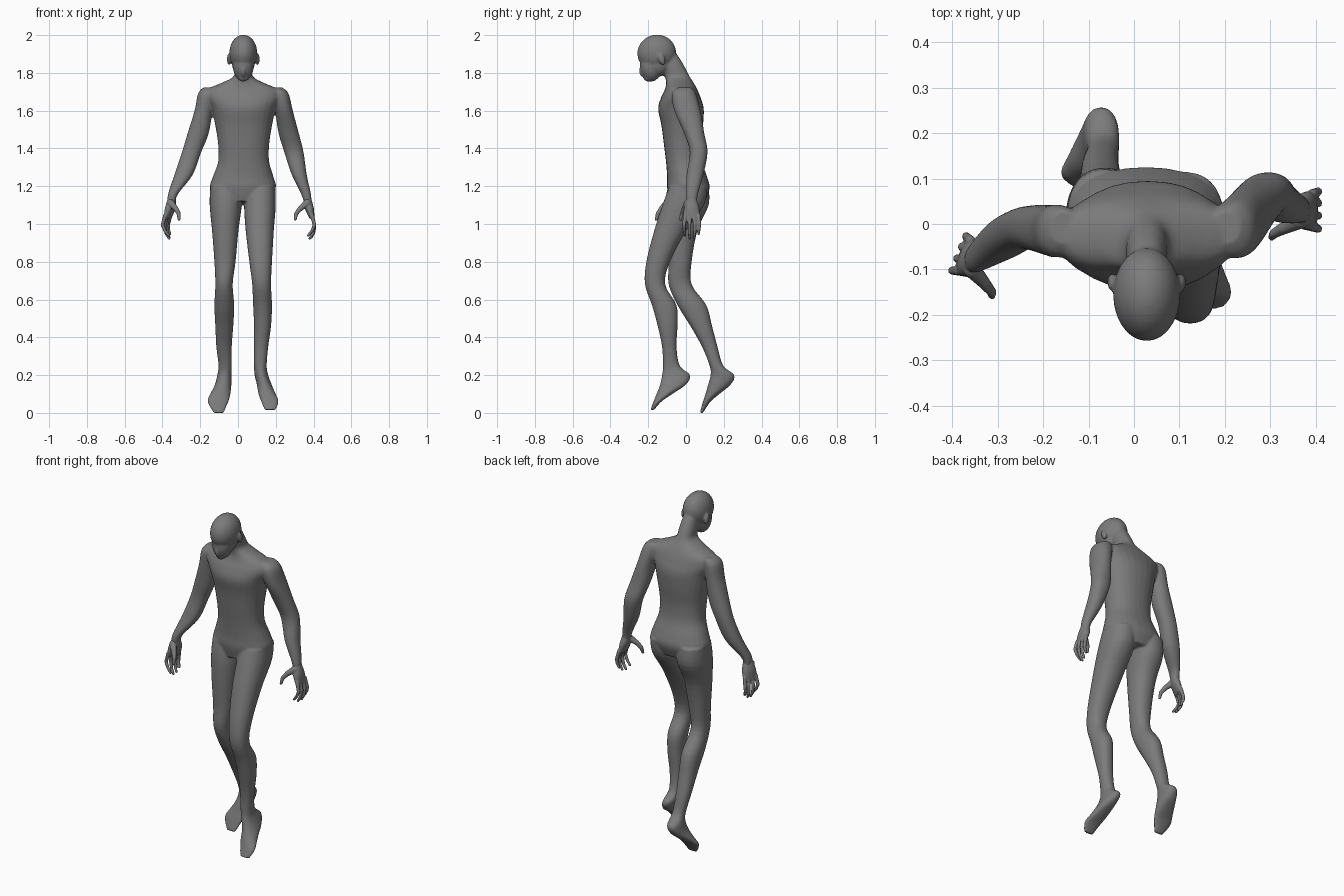
import bpy, bmesh, math
from mathutils import Vector, Matrix

grey = bpy.data.materials.new("dark_grey")
grey.diffuse_color = (.2, .2, .2, 1)


def spline(rows, steps=4):
    """Catmull-Rom interpolation between ring rows."""
    r = [Vector(q) for q in (rows[0], *rows, rows[-1])]
    out = []
    for a, b, c, d in zip(r, r[1:], r[2:], r[3:]):
        for k in range(steps):
            t = k / steps
            out.append(.5 * (2 * b + (c - a) * t + (2 * a - 5 * b + 4 * c - d) * t ** 2
                             + (3 * b - a - 3 * c + d) * t ** 3))
    return out + [r[-1]]


def loft(bm, sections, n=28, p=2.2):
    """Skin horizontal rounded rings given as (z, x0, x1, y0, y1)."""
    rings = []
    for z, x0, x1, y0, y1 in spline(sections):
        ring = []
        for i in range(n):
            a = 2 * math.pi * i / n
            c, s = math.cos(a), math.sin(a)
            x = math.copysign(abs(c) ** (2 / p), c) * (x1 - x0) / 2 + (x0 + x1) / 2
            y = math.copysign(abs(s) ** (2 / p), s) * (y1 - y0) / 2 + (y0 + y1) / 2
            ring.append(bm.verts.new((x, y, z)))
        rings.append(ring)
    for a, b in zip(rings, rings[1:]):
        for i in range(n):
            j = (i + 1) % n
            bm.faces.new((a[i], a[j], b[j], b[i]))
    bm.faces.new(rings[0])
    bm.faces.new(rings[-1])


def ellipsoid(bm, center, radii, tilt=0.0):
    m = Matrix.Translation(center) @ Matrix.Rotation(tilt, 4, 'X') @ Matrix.Diagonal((*radii, 1))
    bmesh.ops.create_uvsphere(bm, u_segments=28, v_segments=18, radius=1, matrix=m)


def tube(bm, pts, radii):
    """Tapered chain of cones with round joints."""
    pts = [Vector(q) for q in pts]
    for q, r in zip(pts, radii):
        ellipsoid(bm, q, (r, r, r))
    for a, b, ra, rb in zip(pts, pts[1:], radii, radii[1:]):
        d = b - a
        m = Matrix.Translation((a + b) / 2) @ d.to_track_quat('Z', 'Y').to_matrix().to_4x4()
        bmesh.ops.create_cone(bm, cap_ends=True, segments=14, radius1=ra, radius2=rb,
                              depth=d.length, matrix=m)


def finish(name, bm, voxel, smooth):
    """Fuse overlapping forms into one smooth skin."""
    bmesh.ops.recalc_face_normals(bm, faces=bm.faces)
    me = bpy.data.meshes.new(name)
    bm.to_mesh(me)
    bm.free()
    me.materials.append(grey)
    ob = bpy.data.objects.new(name, me)
    bpy.context.collection.objects.link(ob)
    r = ob.modifiers.new("fuse", 'REMESH')
    r.mode = 'VOXEL'
    r.voxel_size = voxel
    r.use_smooth_shade = True
    s = ob.modifiers.new("soften", 'SMOOTH')
    s.factor = 0.5
    s.iterations = smooth


# Torso with neck
torso = [(1.12, -.10, .15, -.085, .10), (1.19, -.148, .20, -.10, .125), (1.25, -.133, .188, -.10, .112),
         (1.33, -.105, .165, -.106, .085), (1.42, -.105, .165, -.117, .08),
         (1.52, -.12, .18, -.13, .09), (1.61, -.14, .20, -.147, .094),
         (1.67, -.17, .225, -.132, .077), (1.712, -.165, .215, -.112, .06),
         (1.748, -.085, .135, -.105, .04), (1.78, -.024, .08, -.112, .02),
         (1.83, -.017, .073, -.13, -.006), (1.88, -.012, .068, -.15, -.035),
         (1.92, -.005, .06, -.17, -.065)]

# Forward leg and foot (+x side)
leg_front = [(1.2, .032, .197, -.088, .115), (1.1, .032, .20, -.125, .095), (.97, .04, .19, -.167, .005),
             (.8, .06, .18, -.21, -.085), (.68, .075, .175, -.217, -.11),
             (.57, .08, .18, -.18, -.05), (.46, .085, .175, -.15, -.045),
             (.35, .085, .16, -.127, -.05), (.25, .085, .152, -.122, -.033),
             (.20, .088, .16, -.127, .022), (.15, .10, .178, -.137, 0),
             (.10, .108, .20, -.156, -.073), (.06, .122, .216, -.172, -.13),
             (.015, .14, .20, -.188, -.17)]

# Trailing leg and foot (-x side)
leg_back = [(1.2, -.147, .02, -.085, .12), (1.1, -.15, .02, -.10, .12), (.97, -.138, .003, -.10, .062),
            (.8, -.125, -.013, -.092, .03), (.68, -.12, -.028, -.092, .03),
            (.57, -.125, -.02, -.045, .108), (.46, -.12, -.025, .023, .138),
            (.35, -.115, -.033, .085, .167), (.25, -.103, -.033, .125, .197),
            (.20, -.11, -.033, .13, .256), (.15, -.122, -.035, .117, .237),
            (.10, -.147, -.04, .103, .177), (.06, -.162, -.05, .09, .13),
            (0, -.13, -.075, .073, .09)]

# Arms
arm_left = [(1.722, .17, .235, -.045, .03), (1.69, .17, .268, -.075, .052), (1.6, .195, .29, -.062, .077),
            (1.48, .215, .322, -.01, .097), (1.38, .245, .347, .02, .114),
            (1.26, .285, .364, .003, .092), (1.16, .334, .386, .001, .064), (1.11, .35, .389, .003, .058)]
arm_right = [(1.722, -.185, -.12, -.045, .03), (1.69, -.212, -.12, -.072, .042),
             (1.6, -.23, -.135, -.07, .042), (1.48, -.267, -.155, -.06, .042),
             (1.38, -.297, -.195, -.056, .035), (1.26, -.337, -.24, -.078, .01),
             (1.16, -.37, -.317, -.105, -.04), (1.11, -.373, -.333, -.106, -.052)]

# Body with the head fused on
bm = bmesh.new()
for part in (torso, leg_front, leg_back, arm_left, arm_right):
    loft(bm, part)
ellipsoid(bm, (.028, -.155, 1.905), (.074, .103, .097), .15)        # skull
ellipsoid(bm, (.028, -.150, 1.850), (.060, .078, .070), .3)         # cheeks
ellipsoid(bm, (.028, -.187, 1.838), (.055, .057, .084), .1)         # face
ellipsoid(bm, (.028, -.230, 1.815), (.012, .018, .036), -.1)        # nose
ellipsoid(bm, (.028, -.200, 1.776), (.028, .025, .022))             # chin
for s in (-1, 1):
    ellipsoid(bm, (.028 + s * .075, -.128, 1.872), (.012, .018, .032), .3)  # ear
finish("body", bm, 0.006, 5)


def hand(name, side, x, y, yaw):
    """Cupped hand; thumb points inward and forward."""
    bm = bmesh.new()
    loft(bm, [(1.145, -.018, .016, -.023, .023), (1.12, -.02, .024, -.031, .029),
              (1.08, -.014, .034, -.043, .04), (1.03, .010, .037, -.045, .042)], 20)
    for k, fy in enumerate((-.036, -.011, .013, .035)):
        drop = (.004, -.012, -.008, .012)[k]
        curl = (-.012, -.004, .004, .010)[k]
        tube(bm, [(.024, fy, 1.045), (.037, fy * 1.15, .995), (.031 + curl * .5, fy * 1.1, .962 + drop),
                  (.015 + curl, fy, .935 + drop)], [.011, .0095, .0085, .007])
    tube(bm, [(-.002, -.022, 1.11), (-.038, -.040, 1.082), (-.060, -.052, 1.055),
              (-.065, -.060, 1.025)], [.02, .014, .011, .008])
    m = Matrix.Translation((x, y, 0)) @ Matrix.Rotation(yaw, 4, 'Z') @ Matrix.Diagonal((side, 1, 1, 1))
    bm.transform(m)
    finish(name, bm, 0.004, 2)


hand("hand_left", 1, .368, .031, 0)
hand("hand_right", -1, -.350, -.078, math.radians(-22))
